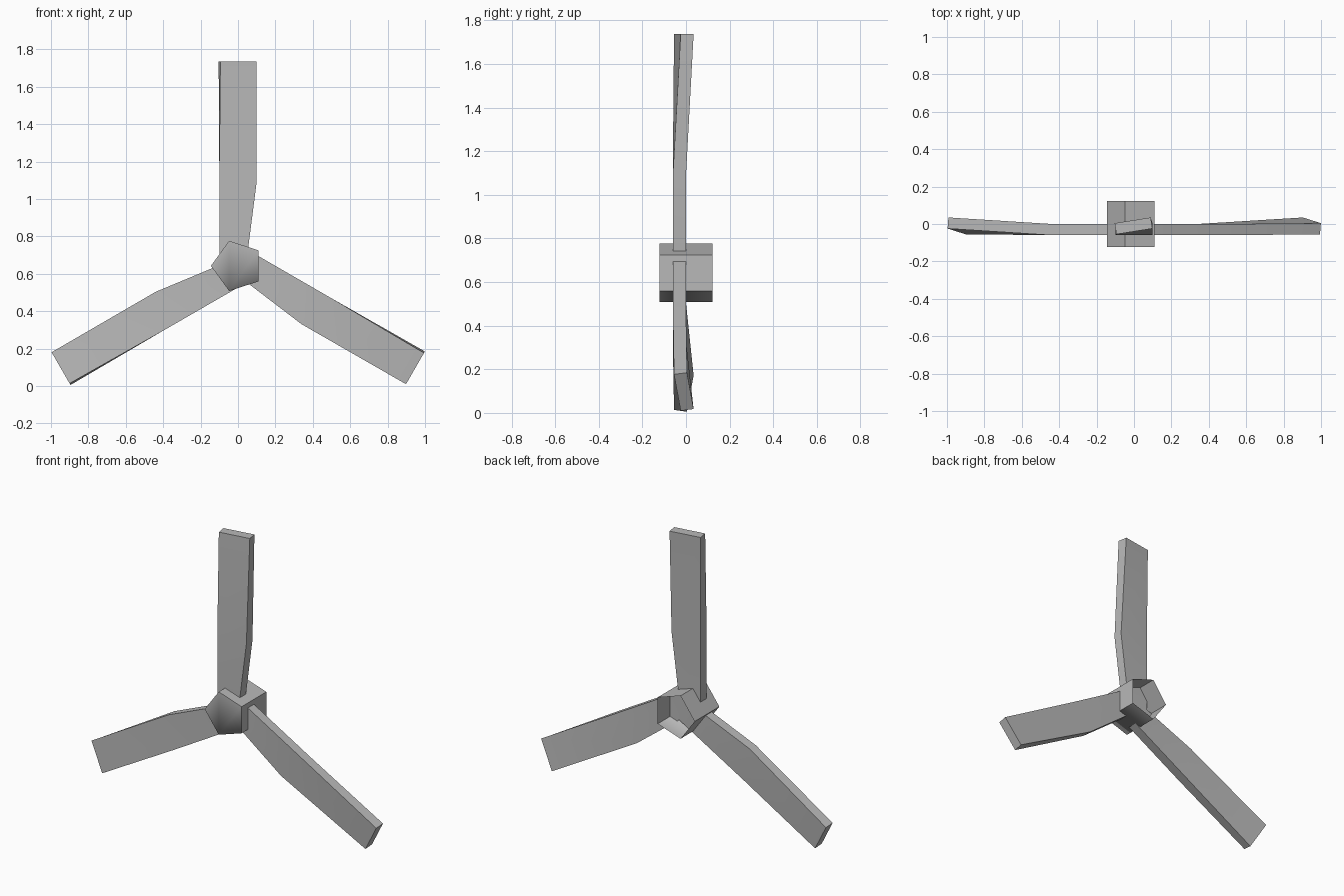
import bpy, bmesh, math
from mathutils import Matrix, Vector

cube = bpy.data.objects.get("Cube")
if cube:
    bpy.data.objects.remove(cube, do_unlink=True)

AXIS = Vector((0, 0, 0.642))

grey = bpy.data.materials.new("plain grey")
grey.use_nodes = True
grey.diffuse_color = (0.48, 0.48, 0.48, 1)
grey.node_tree.nodes["Principled BSDF"].inputs["Base Color"].default_value = grey.diffuse_color


def finish(name, bm):
    mesh = bpy.data.meshes.new(name)
    bm.to_mesh(mesh)
    bm.free()
    mesh.materials.append(grey)
    obj = bpy.data.objects.new(name, mesh)
    bpy.context.collection.objects.link(obj)
    return obj


# Hub: five-sided cup, closed at the front and open at the back
def make_hub(radius=0.141, half_depth=0.122):
    bm = bmesh.new()
    rings = []
    for y in (-half_depth, half_depth):
        angles = [math.pi + i * math.tau / 5 for i in range(5)]
        rings.append([bm.verts.new(AXIS + Vector((radius * math.cos(a) - 0.004, y, radius * math.sin(a))))
                      for a in angles])
    front, back = rings
    bm.faces.new(front)
    for i in range(5):
        j = (i + 1) % 5
        bm.faces.new((front[j], front[i], back[i], back[j]))
    # Soft lower front rim, crisp edges elsewhere
    for face in bm.faces:
        face.smooth = True
    for edge in bm.edges:
        edge.smooth = False
    bm.edges.get((front[1], front[2])).smooth = True
    return finish("hub", bm)


# Blade: four-cornered sections from root to twisted tip
def make_blade(name, angle):
    # straight-edge reach, tapered-edge reach, left x, right x, twist
    sections = [(0, 0, -0.10, 0.042, 0),
                (0.52, 0.45, -0.10, 0.10, 0),
                (1.094, 1.094, -0.10, 0.095, math.radians(9))]
    bm = bmesh.new()
    rings = []
    for reach_l, reach_r, left, right, twist in sections:
        centre = Vector(((left + right) / 2, -0.03 if not twist else -0.01, 0))
        half = (right - left) / 2
        turn = Matrix.Rotation(twist, 3, 'Z')
        corners = [(-half, -0.03, reach_l), (half, -0.03, reach_r),
                   (half, 0.03, reach_r), (-half, 0.03, reach_l)]
        rings.append([bm.verts.new(turn @ Vector(c) + centre) for c in corners])
    for low, high in zip(rings, rings[1:]):
        for i in range(4):
            j = (i + 1) % 4
            bm.faces.new((low[i], low[j], high[j], high[i]))
    bm.faces.new(rings[0][::-1])
    bm.faces.new(rings[-1])
    bmesh.ops.recalc_face_normals(bm, faces=bm.faces)
    bm.transform(Matrix.Translation(AXIS) @ Matrix.Rotation(angle, 4, 'Y'))
    # Smooth only across the gentle twist
    for face in bm.faces:
        face.smooth = True
    for edge in bm.edges:
        edge.smooth = edge.calc_face_angle(0) < math.radians(30)
    return finish(name, bm)


make_hub()
for name, turn in (("top_blade", 0), ("left_blade", 120), ("right_blade", 240)):
    make_blade(name, math.radians(turn))
